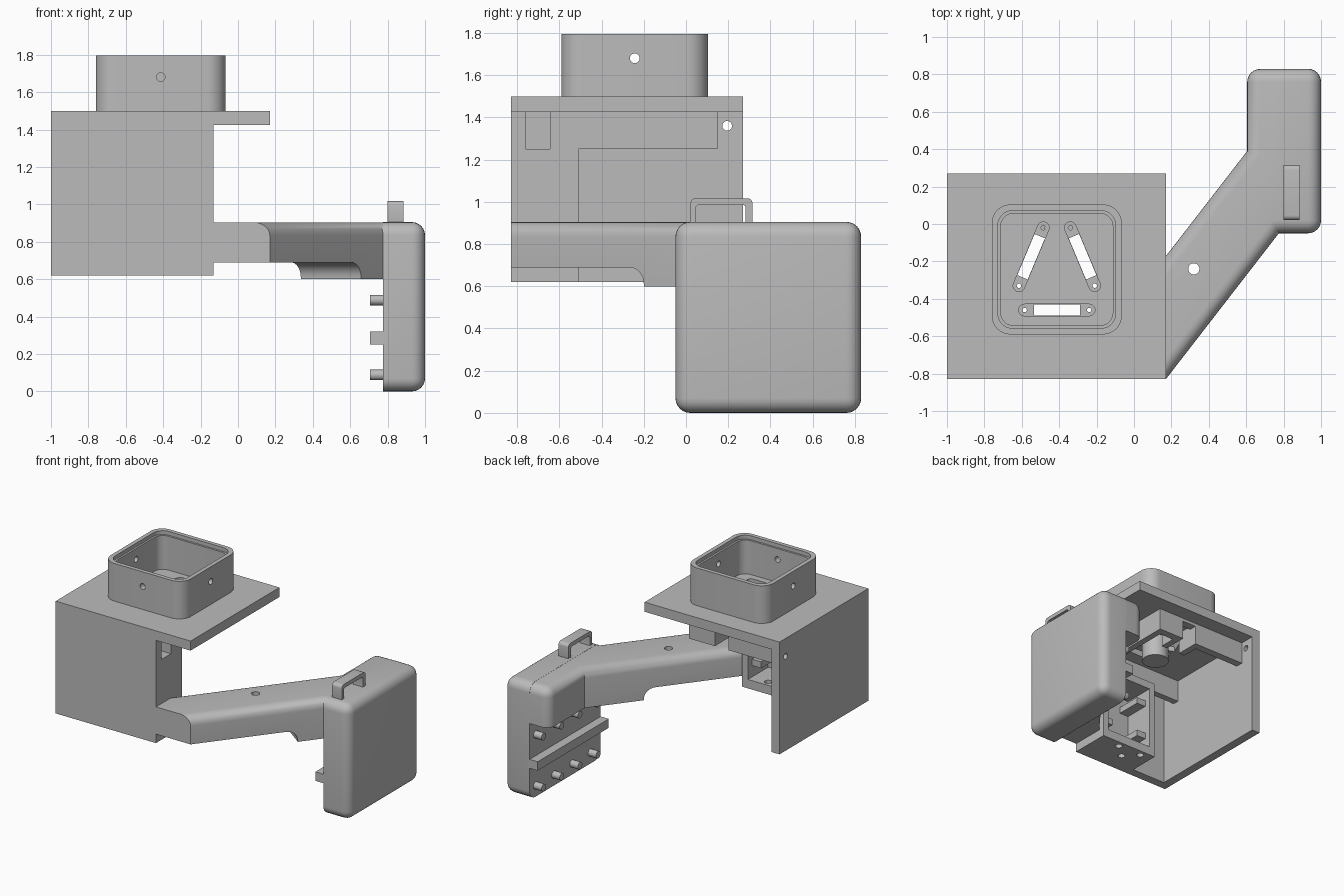
import bpy, bmesh
from math import pi, cos, sin, atan2
from mathutils import Matrix, Vector

if "Cube" in bpy.data.objects:
    bpy.data.objects.remove(bpy.data.objects["Cube"])

GREY = (0.5, 0.5, 0.5, 1)
mat = bpy.data.materials.new("plain_grey")
mat.use_nodes = True
mat.diffuse_color = GREY
mat.node_tree.nodes["Principled BSDF"].inputs["Base Color"].default_value = GREY


def finish(name, bm):
    bmesh.ops.recalc_face_normals(bm, faces=bm.faces)
    me = bpy.data.meshes.new(name)
    bm.to_mesh(me)
    bm.free()
    me.materials.append(mat)
    ob = bpy.data.objects.new(name, me)
    bpy.context.collection.objects.link(ob)
    return ob


def prism(name, pts, a, b, frame=None, bevel=None, r=0.07):
    """Extrude a 2D outline from a to b, optionally rounding chosen edges."""
    bm = bmesh.new()
    f = bm.faces.new([bm.verts.new((p[0], p[1], a)) for p in pts])
    ext = bmesh.ops.extrude_face_region(bm, geom=[f])
    top = [v for v in ext["geom"] if isinstance(v, bmesh.types.BMVert)]
    bmesh.ops.translate(bm, verts=top, vec=(0, 0, b - a))
    if frame:
        bm.transform(frame)
    bmesh.ops.recalc_face_normals(bm, faces=bm.faces)
    if bevel:
        edges = [e for e in bm.edges if bevel(e.verts[0].co, e.verts[1].co)]
        bmesh.ops.bevel(bm, geom=edges, offset=r, segments=6, profile=0.5,
                        affect='EDGES', clamp_overlap=True)
    return finish(name, bm)


def box(name, x0, x1, y0, y1, z0, z1, **kw):
    return prism(name, [(x0, y0), (x1, y0), (x1, y1), (x0, y1)], z0, z1, **kw)


def rod(name, p, q, r, n=20):
    p, q = Vector(p), Vector(q)
    frame = Matrix.Translation(p) @ (q - p).to_track_quat('Z', 'Y').to_matrix().to_4x4()
    pts = [(r * cos(2 * pi * i / n), r * sin(2 * pi * i / n)) for i in range(n)]
    return prism(name, pts, 0, (q - p).length, frame)


def rounded(cx, cy, hx, hy, r, n=8):
    pts = []
    for k, (sx, sy) in enumerate([(1, 1), (-1, 1), (-1, -1), (1, -1)]):
        for i in range(n + 1):
            t = pi / 2 * (k + i / n)
            pts.append((cx + sx * (hx - r) + r * cos(t), cy + sy * (hy - r) + r * sin(t)))
    return pts


def cut(ob, *cutters):
    bpy.context.view_layer.objects.active = ob
    for c in cutters:
        c.hide_render = True
        m = ob.modifiers.new("cut", 'BOOLEAN')
        m.operation, m.solver, m.object = 'DIFFERENCE', 'EXACT', c
        bpy.ops.object.modifier_apply(modifier=m.name)
        bpy.data.objects.remove(c)


def smooth(*obs):
    bpy.ops.object.select_all(action='DESELECT')
    for o in obs:
        o.select_set(True)
        bpy.context.view_layer.objects.active = o
    bpy.ops.object.shade_smooth_by_angle(angle=0.6)


CX, CY = -0.413, -0.243      # collar centre
T = 0.07                     # wall thickness

# Top plate with three screw slots
plate = box("top_plate", -1, 0.17, -0.83, 0.27, 1.425, 1.5)
slots = [((-0.585, -0.46), (-0.24, -0.46)),
         ((-0.615, -0.33), (-0.485, -0.02)),
         ((-0.21, -0.33), (-0.34, -0.02))]
for p, q in slots:
    p, q = Vector(p), Vector(q)
    d = q - p
    mid, half = (p + q) / 2, d.length / 2
    frame = Matrix.Translation((mid.x, mid.y, 0)) @ Matrix.Rotation(atan2(d.y, d.x), 4, 'Z')
    cut(plate,
        prism("slot_cutter", rounded(0, 0, half + 0.031, 0.031, 0.0305), 1.465, 1.6, frame),
        box("slit_cutter", -half * 0.71, half * 0.71, -0.03, 0.03, 1.3, 1.6, frame=frame),
        *[rod("screw_cutter", (e.x, e.y, 1.3), (e.x, e.y, 1.6), 0.012, 12) for e in (p, q)])

# Collar with a stepped rim and three screw holes
collar = prism("collar", rounded(CX, CY, 0.3475, 0.3475, 0.1), 1.5, 1.795)
cut(collar,
    prism("bore_cutter", rounded(CX, CY, 0.3, 0.3, 0.07), 1.4, 1.9),
    prism("rim_cutter", rounded(CX, CY, 0.315, 0.315, 0.08), 1.765, 1.9),
    rod("front_cutter", (CX, -0.7, 1.68), (CX, CY, 1.68), 0.023),
    rod("side_cutter", (-0.9, CY, 1.68), (0.1, CY, 1.68), 0.023))

# Housing walls
box("front_wall", -1, -0.13, -0.83, -0.83 + T, 0.62, 1.425)
side = box("side_wall", -1, -1 + T, -0.83 + T, 0.27, 0.62, 1.425)
cut(side, rod("hole_cutter", (-1.1, 0.195, 1.36), (-0.8, 0.195, 1.36), 0.023))

# Frame under the plate, notched at the back
box("frame_side", -0.18, -0.13, -0.645, 0.15, 1.25, 1.425)
box("frame_front", -0.93, -0.18, -0.645, -0.595, 1.25, 1.425)
back = box("frame_back", -0.93, -0.18, 0.09, 0.15, 1.25, 1.425)
cut(back, box("notch_cutter", -0.475, -0.355, 0, 0.3, 1.1, 1.4))
for i, x in enumerate((-0.525, -0.355)):
    box(f"notch_guide_{i}", x, x + 0.05, -0.04, 0.09, 1.25, 1.425)
hub = rod("hub", (CX, CY, 1.25), (CX, CY, 1.425), 0.1, 28)

# Tray behind the front wall, open to the back
floor = box("tray_floor", -0.63, -0.13, -0.76, -0.51, 0.62, 0.69)
cut(floor, *[rod("floor_cutter", (x, y, 0.5), (x, y, 0.8), 0.027)
             for x, y in ((-0.32, -0.56), (-0.43, -0.66), (-0.53, -0.56))])
box("tray_top", -0.63, -0.13, -0.76, -0.51, 1.19, 1.25)
for i, x in enumerate((-0.63, -0.18)):
    box(f"tray_side_{i}", x, x + 0.05, -0.76, -0.51, 0.69, 1.19)
    for j, z in enumerate((0.78, 1.06)):
        box(f"tray_rib_{i}{j}", x + (0.05 if i == 0 else -0.08), x + (0.13 if i == 0 else 0),
            -0.76, -0.56, z, z + 0.05)


# Arm with rounded upper edges
def arm_edge(a, b):
    if abs(a.z - b.z) > 0.01:
        return a.y > 0.8 and a.x < 0.7
    flat = any(abs(a[k] - v) < 0.002 and abs(b[k] - v) < 0.002
               for k, v in ((0, -0.13), (0, 0.93), (1, -0.83)))
    return a.z > 0.8 and not flat


arm = prism("arm", [(-0.13, -0.83), (0.17, -0.83), (0.775, -0.049), (0.93, -0.049),
                    (0.93, 0.829), (0.605, 0.829), (0.605, 0.39), (-0.13, -0.56)],
            0.6, 0.904, bevel=arm_edge)
# Underside step across the arm, drawn along its length
along, across = Vector((0.6, 0.8, 0)), Vector((0.8, -0.6, 0))
step_frame = Matrix((along, (0, 0, 1), across)).transposed().to_4x4()
arc = [(0.15 + 0.085 * sin(t), 0.61 + 0.08 * cos(t))
       for t in [pi / 2 * (1 - i / 8) for i in range(9)]]
cut(arm,
    prism("step_cutter", [(-2, 0.5), (0.235, 0.5)] + arc + [(-2, 0.69)], -2, 2, step_frame),
    rod("arm_hole_cutter", (0.32, -0.24, 0.5), (0.32, -0.24, 1), 0.03))

# Grip block, flat on its inner face
grip = box("grip_block", 0.775, 1, -0.05, 0.83, 0, 0.905,
           bevel=lambda a, b: max(a.x, b.x) > 0.8)

# Pins and ledge on the inner face of the grip
pins = [rod(f"pin_{i}_{j}", (0.8, y, z), (0.705, y, z), 0.028)
        for i, z in enumerate((0.088, 0.488)) for j, y in enumerate((0.08, 0.305, 0.53, 0.755))]
box("ledge", 0.705, 0.79, -0.05, 0.83, 0.25, 0.32)

# Carry loop on top
yz = Matrix(((0, 0, 1, 0), (1, 0, 0, 0), (0, 1, 0, 0), (0, 0, 0, 1)))
loop = prism("carry_loop", rounded(0.168, 0.95, 0.147, 0.067, 0.025, 5), 0.8, 0.885, yz)
cut(loop, prism("loop_cutter", rounded(0.165, 0.93, 0.118, 0.056, 0.015, 5), 0.7, 1, yz))

smooth(arm, grip, collar, hub, loop, *pins)
